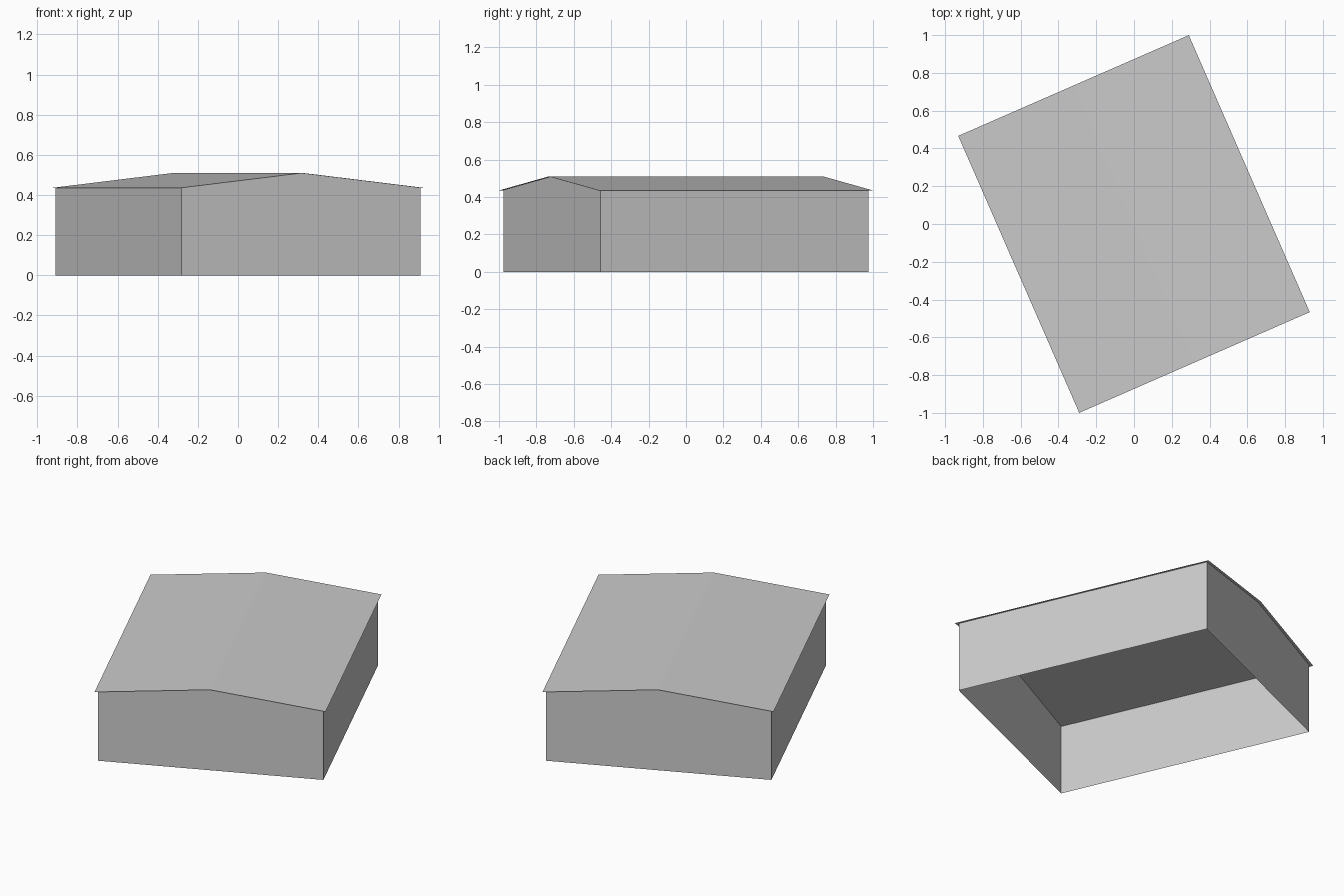
import bpy
import math
from mathutils import Matrix

cube = bpy.data.objects.get("Cube")
if cube:
    bpy.data.objects.remove(cube, do_unlink=True)

TURN = Matrix.Rotation(math.radians(23.6), 4, "Z")
WALL_X, WALL_Y = 0.65, 0.782     # half width and half length of the walls
ROOF_X, ROOF_Y = 0.666, 0.80     # the roof overhangs slightly
EAVE, RIDGE = 0.435, 0.51


def roof_height(x):
    return RIDGE - (RIDGE - EAVE) * abs(x) / ROOF_X


grey = bpy.data.materials.new("plain_grey")
grey.use_nodes = True
colour = (0.6, 0.6, 0.6, 1)
grey.diffuse_color = colour
grey.node_tree.nodes["Principled BSDF"].inputs["Base Color"].default_value = colour


def add_part(name, verts, faces):
    mesh = bpy.data.meshes.new(name)
    mesh.from_pydata(verts, [], faces)
    mesh.transform(TURN)
    mesh.materials.append(grey)
    obj = bpy.data.objects.new(name, mesh)
    bpy.context.collection.objects.link(obj)
    return obj


# Side walls and gable end walls, open underneath
wall_top = roof_height(WALL_X)
for label, s in (("left", 1), ("right", -1)):
    x = s * WALL_X
    add_part(label + "_side_wall",
             [(x, -s * WALL_Y, 0), (x, s * WALL_Y, 0),
              (x, s * WALL_Y, wall_top), (x, -s * WALL_Y, wall_top)],
             [(0, 1, 2, 3)])
for label, s in (("front", -1), ("back", 1)):
    outline = [(-WALL_X, 0), (WALL_X, 0), (WALL_X, wall_top),
               (0, RIDGE), (-WALL_X, wall_top)]
    add_part(label + "_gable_wall",
             [(-s * x, s * WALL_Y, z) for x, z in outline],
             [tuple(range(5))])

# Thin gabled roof sheet
section = [(-ROOF_X, EAVE), (0, RIDGE), (ROOF_X, EAVE)]
add_part("roof",
         [(x, y, z) for y in (-ROOF_Y, ROOF_Y) for x, z in section],
         [(0, 1, 4, 3), (1, 2, 5, 4)])
